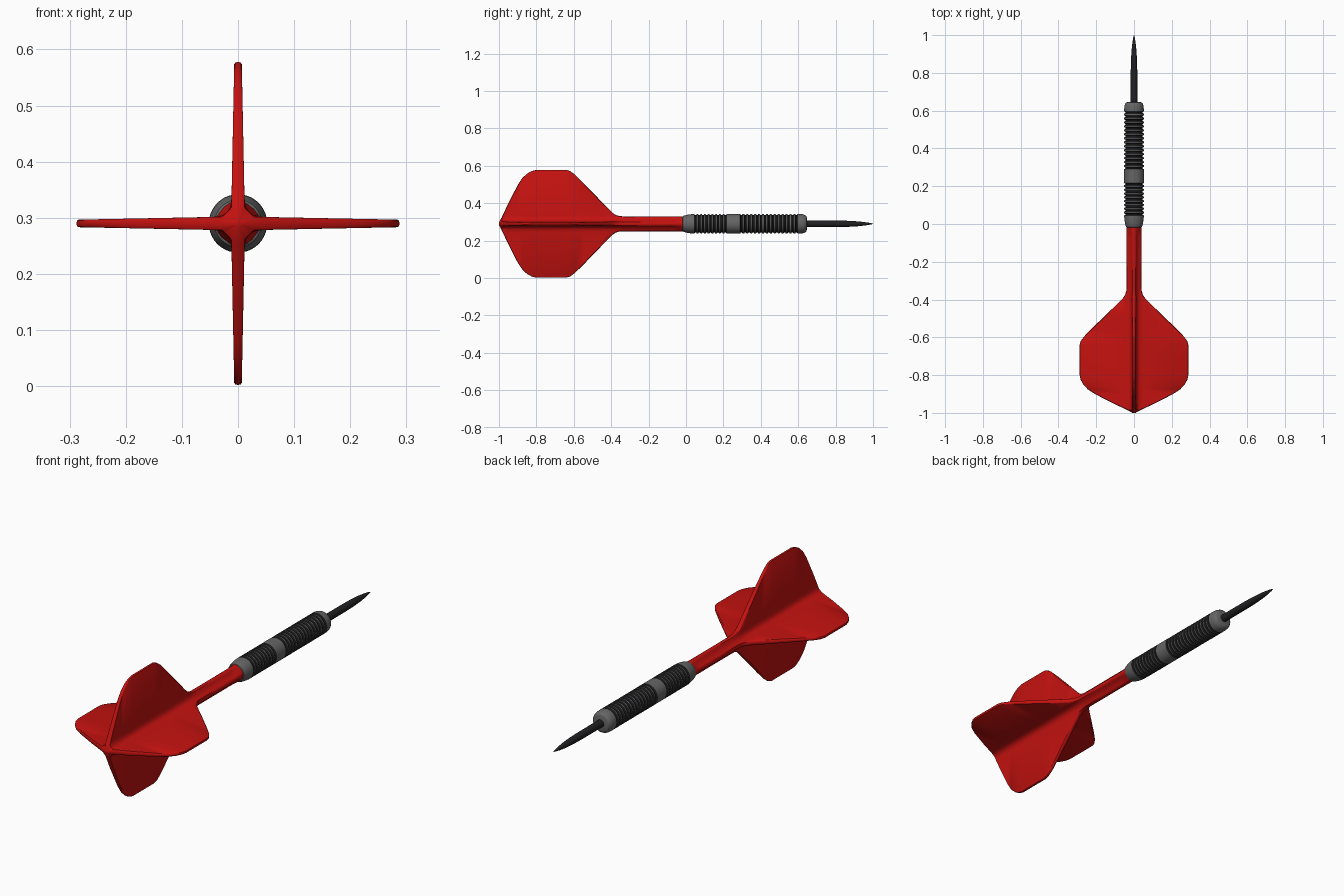
import bpy, bmesh
from math import sin, cos, pi
from mathutils import Vector

if "Cube" in bpy.data.objects:
    bpy.data.objects.remove(bpy.data.objects["Cube"])

AXIS_Z = 0.29


def material(name, rgb):
    m = bpy.data.materials.new(name)
    m.diffuse_color = (*rgb, 1)
    m.use_nodes = True
    m.node_tree.nodes["Principled BSDF"].inputs["Base Color"].default_value = m.diffuse_color
    return m


red = material("red_plastic", (0.55, 0.006, 0.005))
steel = material("grey_metal", (0.13, 0.13, 0.13))
black = material("black_metal", (0.015, 0.015, 0.017))


def loft(name, rings, mats, band_mats=None, angle=35):
    """Skin a list of equal-length closed rings and cap both ends."""
    bm = bmesh.new()
    rows = [[bm.verts.new(p) for p in ring] for ring in rings]
    n = len(rows[0])
    for i, (a, b) in enumerate(zip(rows, rows[1:])):
        for j in range(n):
            k = (j + 1) % n
            f = bm.faces.new((a[j], a[k], b[k], b[j]))
            f.material_index = band_mats[i] if band_mats else 0
    bm.faces.new(rows[0])
    bm.faces.new(rows[-1])
    bmesh.ops.recalc_face_normals(bm, faces=bm.faces)
    me = bpy.data.meshes.new(name)
    bm.to_mesh(me)
    bm.free()
    for m in mats:
        me.materials.append(m)
    ob = bpy.data.objects.new(name, me)
    bpy.context.collection.objects.link(ob)
    bpy.ops.object.select_all(action='DESELECT')
    ob.select_set(True)
    bpy.context.view_layer.objects.active = ob
    bpy.ops.object.shade_smooth_by_angle(angle=angle * pi / 180)
    return ob


def circle(y, r, n=40):
    return [(r * cos(2 * pi * j / n), y, AXIS_Z + r * sin(2 * pi * j / n))
            for j in range(n)]


def cross_section(y, R, roundness):
    """Four tapered, filleted fins of radius R; blends to a disc."""
    def t(a):
        return min(0.0125 - 0.02 * a, 0.5 * R)
    v = min(0.02, 0.6 * R)
    a1, a2 = min(0.028, 0.72 * R), min(0.045, 0.82 * R)
    e = t(R)
    side = [(a1, max(t(a1), min(0.0145, 0.55 * R))), (a2, t(a2)),
            (R - 0.6 * e, e), (R - 0.2 * e, 0.75 * e)]
    fin = [(v, -v)] + [(a, -w) for a, w in side] + [(R, 0)]
    fin += [(a, w) for a, w in reversed(side)]
    ring = []
    for q in range(4):
        c, s = cos(q * pi / 2), sin(q * pi / 2)
        for a, w in fin:
            p = Vector((a * c - w * s, a * s + w * c))
            p = p.lerp(p.normalized() * R, roundness)
            ring.append((p.x, y, AXIS_Z + p.y))
    return ring


# flight and stem: station along y, fin radius, roundness
stations = [(-1, .008, 0), (-.985, .035, 0), (-.95, .11, 0), (-.9, .207, 0),
            (-.875, .245, 0), (-.85, .268, 0), (-.825, .282, 0), (-.8, .288, 0),
            (-.64, .288, 0), (-.62, .282, 0), (-.595, .264, 0), (-.55, .22, 0),
            (-.48, .148, 0), (-.42, .085, 0), (-.395, .06, 0), (-.375, .047, 0),
            (-.355, .041, 0), (-.33, .04, 0), (-.07, .04, 0), (-.04, .04, .3),
            (-.01, .04, 1), (.01, .04, 1)]
loft("flight_and_stem", [cross_section(*s) for s in stations], [red], angle=40)

# barrel: smooth tail cone, two grooved grips around a plain band, rounded nose
R = 0.052
profile = [(-.018, .039), (-.016, .042), (.0, .047), (.025, .051), (.04, R)]
bands = [0] * 4


def add(y, r, mat):
    profile.append((y, r))
    bands.append(mat)


def grip(y0, y1, count):
    step = (y1 - y0) / count
    for i in range(count):
        y = y0 + i * step
        add(y, R, 0)
        add(y + .15 * step, R - .006, 1)
        add(y + .45 * step, R - .006, 1)
        add(y + .6 * step, R, 1)
    add(y1, R, 0)


grip(.045, .225, 9)
grip(.29, .605, 15)
for y, r in [(.625, .051), (.636, .047), (.643, .041), (.646, .032)]:
    add(y, r, 0)
loft("barrel", [circle(y, r) for y, r in profile], [steel, black], bands, 30)

# steel point
tip = [(.62, .018), (.8, .0175), (.86, .0165), (.92, .013), (.96, .0085),
       (.985, .0045), (.997, .0015), (1, .0003)]
loft("point", [circle(y, r, 24) for y, r in tip], [black])
